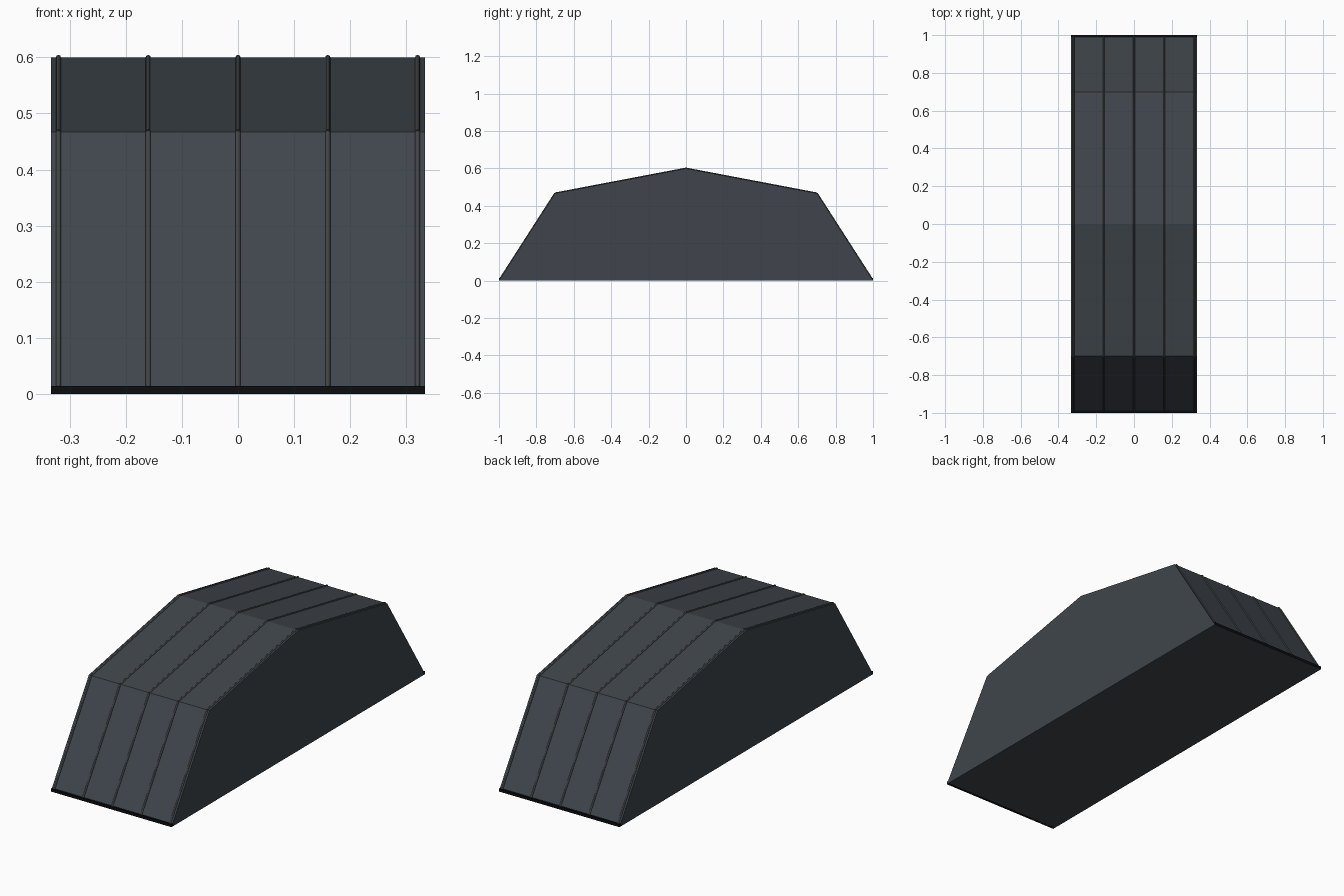
import bpy, bmesh, math
from mathutils import Vector

if "Cube" in bpy.data.objects:
    bpy.data.objects.remove(bpy.data.objects["Cube"])

HALF = 0.333                       # half width of the roof along x
PROFILE = [(-1, 0), (-0.7, 0.467), (0, 0.6), (0.7, 0.467), (1, 0)]


def material(name, rgb):
    m = bpy.data.materials.new(name)
    m.diffuse_color = (*rgb, 1)
    m.use_nodes = True
    m.node_tree.nodes["Principled BSDF"].inputs["Base Color"].default_value = m.diffuse_color
    return m


slate = material("slate grey", (0.050, 0.060, 0.072))
seam = material("seam grey", (0.052, 0.056, 0.058))
black = material("black trim", (0.004, 0.004, 0.005))


def finish(name, bm, mat):
    bmesh.ops.recalc_face_normals(bm, faces=bm.faces)
    me = bpy.data.meshes.new(name)
    bm.to_mesh(me)
    bm.free()
    me.materials.append(mat)
    ob = bpy.data.objects.new(name, me)
    bpy.context.collection.objects.link(ob)
    return ob


def extrude_x(name, outline, x0, x1, mat):
    """Solid made from a (y, z) outline swept along x."""
    bm = bmesh.new()
    face = bm.faces.new([bm.verts.new((x0, y, z)) for y, z in outline])
    new = bmesh.ops.extrude_face_region(bm, geom=[face])["geom"]
    bmesh.ops.translate(bm, vec=(x1 - x0, 0, 0),
                        verts=[v for v in new if isinstance(v, bmesh.types.BMVert)])
    return finish(name, bm, mat)


# Main gambrel roof block
extrude_x("roof_body", PROFILE, -HALF, HALF, slate)

# Black eave strips along the front and back feet
for side, label in ((-1, "front"), (1, "back")):
    extrude_x(label + "_eave_strip",
              [(side * y, z) for y, z in
               ((1, 0), (1, 0.014), (0.985, 0.014), (0.985, 0))],
              -HALF, HALF, black)


def seam_rod(name, x, a, b, r=0.0045, sides=8):
    """Round standing seam lying on one roof slope."""
    a, b = Vector((x, *a)), Vector((x, *b))
    bm = bmesh.new()
    bmesh.ops.create_cone(bm, segments=sides, radius1=r, radius2=r,
                          depth=(b - a).length, cap_ends=True)
    ob = finish(name, bm, seam)
    ob.location = (a + b) / 2
    ob.rotation_mode = 'QUATERNION'
    ob.rotation_quaternion = (b - a).to_track_quat('Z', 'Y')
    for p in ob.data.polygons:
        p.use_smooth = len(p.vertices) == 4


# Standing seams: five rows, one rod per slope
foot = (-0.995, 0.008)
path = [foot] + PROFILE[1:4] + [(-foot[0], foot[1])]
for i in range(5):
    for j in range(4):
        seam_rod(f"standing_seam_{i + 1}_{j + 1}", -0.32 + 0.16 * i, path[j], path[j + 1])
